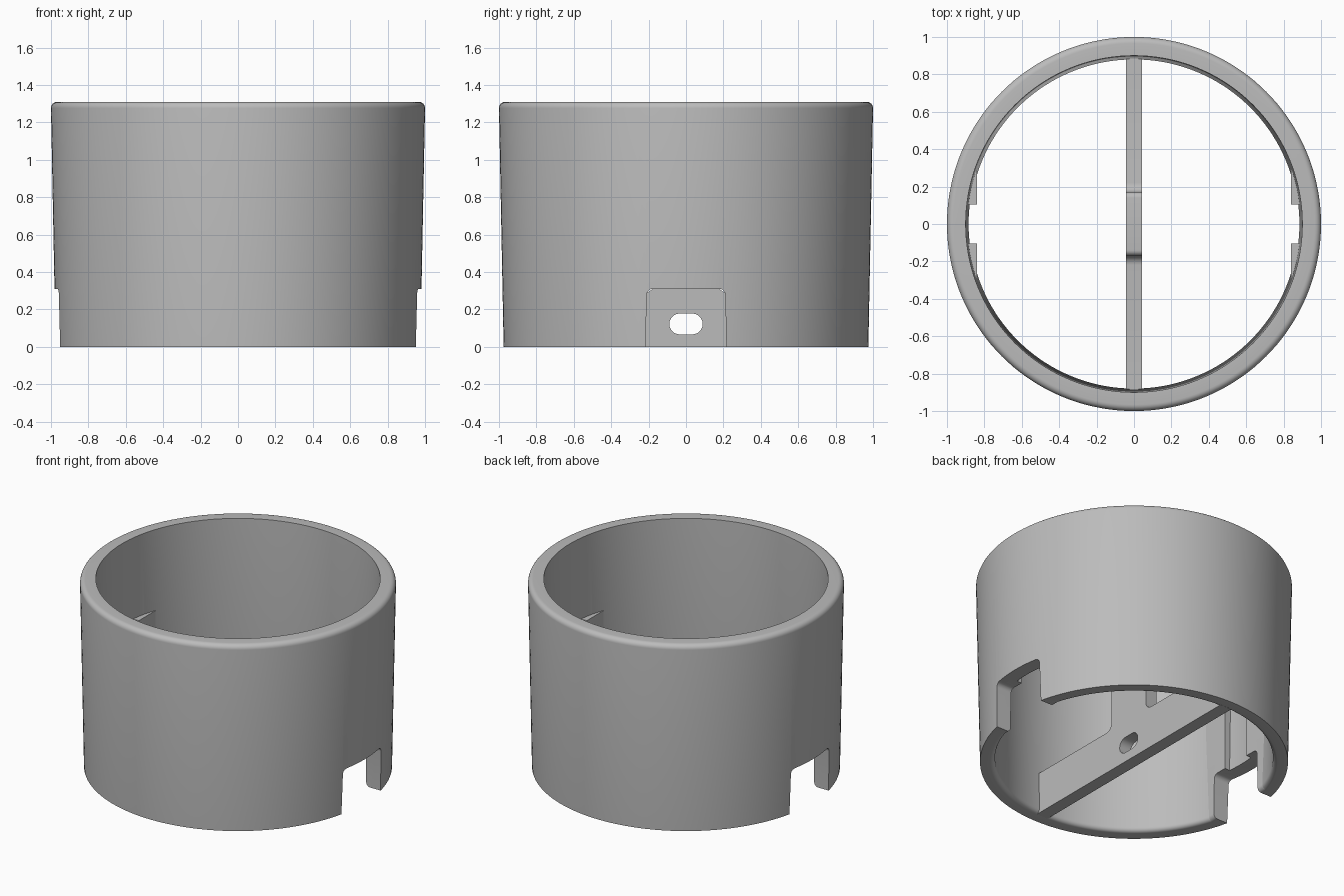
import bpy, bmesh, math

cube = bpy.data.objects.get("Cube")
if cube:
    bpy.data.objects.remove(cube, do_unlink=True)

grey = bpy.data.materials.new("plain_grey")
grey.use_nodes = True
grey.diffuse_color = (0.5, 0.5, 0.5, 1)
grey.node_tree.nodes["Principled BSDF"].inputs["Base Color"].default_value = (0.5, 0.5, 0.5, 1)

HEIGHT = 1.31


def finish(name, bm):
    bmesh.ops.recalc_face_normals(bm, faces=bm.faces)
    mesh = bpy.data.meshes.new(name)
    bm.to_mesh(mesh)
    bm.free()
    ob = bpy.data.objects.new(name, mesh)
    bpy.context.collection.objects.link(ob)
    mesh.materials.append(grey)
    return ob


def activate(ob):
    bpy.ops.object.select_all(action="DESELECT")
    ob.select_set(True)
    bpy.context.view_layer.objects.active = ob


def arc(cx, cy, r, start, end, steps=6):
    """Points along an arc, angles in degrees."""
    angles = [math.radians(start + (end - start) * i / steps) for i in range(steps + 1)]
    return [(cx + r * math.cos(a), cy + r * math.sin(a)) for a in angles]


def lathe(name, profile, sides=144):
    """Closed (radius, z) profile turned around z."""
    bm = bmesh.new()
    rings = []
    for i in range(sides):
        a = 2 * math.pi * i / sides
        rings.append([bm.verts.new((r * math.cos(a), r * math.sin(a), z)) for r, z in profile])
    n = len(profile)
    for i in range(sides):
        a, b = rings[i], rings[(i + 1) % sides]
        for j in range(n):
            k = (j + 1) % n
            bm.faces.new((a[j], b[j], b[k], a[k]))
    return finish(name, bm)


def prism(name, outline, low, high, axis="x"):
    """Outline of (side, z) points extruded along x or y."""
    def place(s, z, d):
        return (d, s, z) if axis == "x" else (s, d, z)
    bm = bmesh.new()
    a = [bm.verts.new(place(s, z, low)) for s, z in outline]
    b = [bm.verts.new(place(s, z, high)) for s, z in outline]
    bm.faces.new(a)
    bm.faces.new(b)
    for i in range(len(a)):
        j = (i + 1) % len(a)
        bm.faces.new((a[i], a[j], b[j], b[i]))
    return finish(name, bm)


def cut(ob, cutter):
    activate(ob)
    mod = ob.modifiers.new("cut", "BOOLEAN")
    mod.operation = "DIFFERENCE"
    mod.solver = "EXACT"
    mod.object = cutter
    bpy.ops.object.modifier_apply(modifier=mod.name)


# Tapered ring with a rounded top rim and an eased inner bottom edge
profile = [(0.975, 0)] + arc(0.966, HEIGHT - 0.034, 0.034, 0, 90)
profile += [(0.9, HEIGHT)] + arc(0.91, 0.03, 0.03, 180, 270)
ring = lathe("ring_wall", profile)

# Guide pads inside the wall, either side of each notch
pad_outline = [(0.92, 0), (0.92, 0.75), (0.84, 0.75)] + arc(0.87, 0.03, 0.03, 180, 270)
pads = []
for sx, x_name in ((1, "left"), (-1, "right")):
    for sy, y_name in ((1, "back"), (-1, "front")):
        outline = [(sx * x, z) for x, z in pad_outline]
        span = sorted((sy * 0.105, sy * 0.29))
        pads.append(prism(f"guide_pad_{x_name}_{y_name}", outline, *span, axis="y"))

# Side notches open at the bottom
half = [(0.216, -0.1), (0.216, 0)] + arc(0.178, 0.278, 0.032, 0, 90)
notch_outline = half + [(-y, z) for y, z in reversed(half)]
cutters = []
for sx, x_name in ((1, "left"), (-1, "right")):
    span = sorted((sx * 0.7, sx * 1.2))
    notch = prism(f"notch_cutter_{x_name}", notch_outline, *span)
    cutters.append(notch)
    for ob in [ring] + [p for p in pads if x_name in p.name]:
        cut(ob, notch)

# Cross bar with a raised centre post and a slotted hole
half = [(0.905, 0), (0.905, 0.29)] + arc(0.22, 0.34, 0.05, 270, 180)
half += arc(0.14, 0.72, 0.03, 0, 90)
bar = prism("cross_bar", half + [(-y, z) for y, z in reversed(half)], -0.044, 0.044)
slot = arc(0.033, 0.122, 0.056, -90, 90, 12) + arc(-0.033, 0.122, 0.056, 90, 270, 12)
hole = prism("hole_cutter", slot, -0.2, 0.2)
cutters.append(hole)
cut(bar, hole)

for c in cutters:
    bpy.data.objects.remove(c, do_unlink=True)

for ob in [ring, bar] + pads:
    activate(ob)
    bpy.ops.object.shade_smooth_by_angle(angle=math.radians(30))
